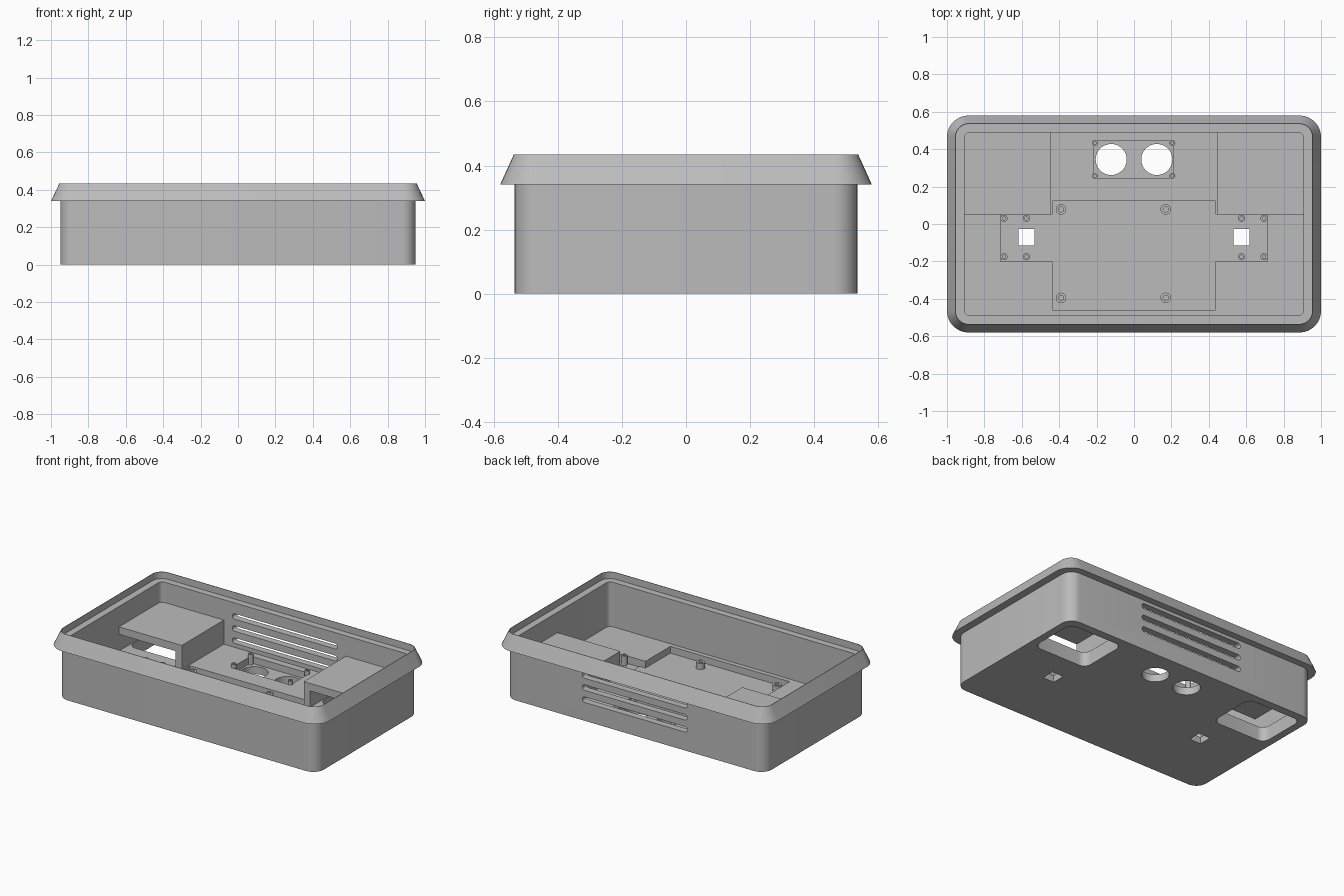
import bpy, bmesh, math

if "Cube" in bpy.data.objects:
    bpy.data.objects.remove(bpy.data.objects["Cube"])

grey = bpy.data.materials.new("plain_grey")
grey.diffuse_color = (0.5, 0.5, 0.5, 1)
grey.use_nodes = True
grey.node_tree.nodes["Principled BSDF"].inputs["Base Color"].default_value = grey.diffuse_color

FLOOR, RECESS, POCKET = 0.095, 0.05, 0.045


def rounded(hx, hy, r, n=8):
    """Counter-clockwise outline of a rounded rectangle."""
    pts = []
    for k, (sx, sy) in enumerate([(1, 1), (-1, 1), (-1, -1), (1, -1)]):
        for i in range(n + 1):
            a = math.pi / 2 * (k + i / n)
            pts.append((sx * (hx - r) + r * math.cos(a), sy * (hy - r) + r * math.sin(a)))
    return pts


def circle(r, n=32):
    return [(r * math.cos(2 * math.pi * i / n), r * math.sin(2 * math.pi * i / n)) for i in range(n)]


def loft(name, rings, center=(0, 0), closed=False):
    """Skin a list of (outline, z) rings; cap the ends or close the loop."""
    bm = bmesh.new()
    vs = [[bm.verts.new((x + center[0], y + center[1], z)) for x, y in o] for o, z in rings]
    pairs = list(zip(vs, vs[1:])) + ([(vs[-1], vs[0])] if closed else [])
    for a, b in pairs:
        for i in range(len(a)):
            j = (i + 1) % len(a)
            bm.faces.new((a[i], a[j], b[j], b[i]))
    if not closed:
        bm.faces.new(vs[0][::-1])
        bm.faces.new(vs[-1])
    bmesh.ops.recalc_face_normals(bm, faces=bm.faces)
    me = bpy.data.meshes.new(name)
    bm.to_mesh(me)
    bm.free()
    me.materials.append(grey)
    ob = bpy.data.objects.new(name, me)
    bpy.context.collection.objects.link(ob)
    return ob


def box(name, x0, x1, y0, y1, z0, z1):
    hx, hy = abs(x1 - x0) / 2, (y1 - y0) / 2
    o = [(hx, hy), (-hx, hy), (-hx, -hy), (hx, -hy)]
    return loft(name, [(o, z0), (o, z1)], ((x0 + x1) / 2, (y0 + y1) / 2))


def prism(outline, cx, cy, z0, z1):
    return loft("cutter", [(outline, z0), (outline, z1)], (cx, cy))


def cut(target, cutter):
    m = target.modifiers.new("cut", 'BOOLEAN')
    m.operation, m.solver, m.object = 'DIFFERENCE', 'EXACT', cutter
    bpy.context.view_layer.objects.active = target
    bpy.ops.object.modifier_apply(modifier=m.name)
    bpy.data.objects.remove(cutter)


def smooth(ob):
    bpy.ops.object.select_all(action='DESELECT')
    ob.select_set(True)
    bpy.context.view_layer.objects.active = ob
    bpy.ops.object.shade_smooth_by_angle(angle=math.radians(30))


def tube(name, x, y, r, hole, z0, z1):
    o, i = circle(r, 20), circle(hole, 20)
    smooth(loft(name, [(o, z0), (o, z1), (i, z1), (i, z0)], (x, y), closed=True))


# Tray: outer wall, flared rim, cover ledge, inner wall and floor
tray = loft("tray", [
    (rounded(0.95, 0.535, 0.075), 0), (rounded(0.95, 0.535, 0.075), 0.34),
    (rounded(1.0, 0.58, 0.115), 0.34), (rounded(0.955, 0.537, 0.07), 0.435),
    (rounded(0.952, 0.534, 0.067), 0.435), (rounded(0.952, 0.534, 0.067), 0.39),
    (rounded(0.907, 0.49, 0.03), 0.39), (rounded(0.907, 0.49, 0.03), FLOOR)])

# Recesses in the floor
cut(tray, box("cutter", -0.437, 0.437, -0.46, 0.123, RECESS, 0.2))
cut(tray, box("cutter", -0.487, 0.487, -0.2, 0.05, RECESS, 0.21))
cut(tray, box("cutter", -0.217, 0.212, 0.245, 0.445, RECESS, 0.2))

for s in (-1, 1):
    # Side pocket, square window, round hole and large bottom opening
    cut(tray, box("cutter", s * 0.482, s * 0.713, -0.2, 0.05, POCKET, 0.22))
    cut(tray, box("cutter", s * 0.533, s * 0.617, -0.115, -0.027, -0.1, 0.2))
    cut(tray, prism(circle(0.083, 40), s * 0.122, 0.345, -0.1, 0.2))
    cut(tray, prism(rounded(0.2, 0.17, 0.05), s * 0.7, 0.31, -0.1, 0.2))

# Vent slots through the back wall
for z in (0.14, 0.22, 0.30):
    slot = prism(rounded(0.385, 0.018, 0.0178), 0, 0, -0.1, 0.1)
    slot.rotation_euler.x = math.pi / 2
    slot.location = (0, 0.52, z)
    bpy.context.view_layer.update()
    cut(tray, slot)
smooth(tray)

for s, side in ((-1, "left"), (1, "right")):
    # Raised corner shelf with its inner support wall
    box(side + "_shelf", s * 0.447, s * 0.92, 0.05, 0.5, 0.205, 0.255)
    box(side + "_shelf_wall", s * 0.447, s * 0.492, 0.05, 0.5, FLOOR - 0.02, 0.206)
    # Pegs around the square windows
    for x in (0.575, 0.695):
        for y in (0.03, -0.175):
            tube(side + "_pocket_peg", s * x, y, 0.019, 0.009, POCKET - 0.005, 0.11)

# Pegs around the round holes
for x in (-0.21, 0.205):
    for y in (0.257, 0.433):
        tube("hole_peg", x, y, 0.016, 0.008, RECESS - 0.005, 0.12)

# Standoffs in the central recess
for x in (-0.39, 0.17):
    for y in (0.078, -0.395):
        tube("standoff", x, y, 0.028, 0.014, RECESS - 0.005, 0.09)
